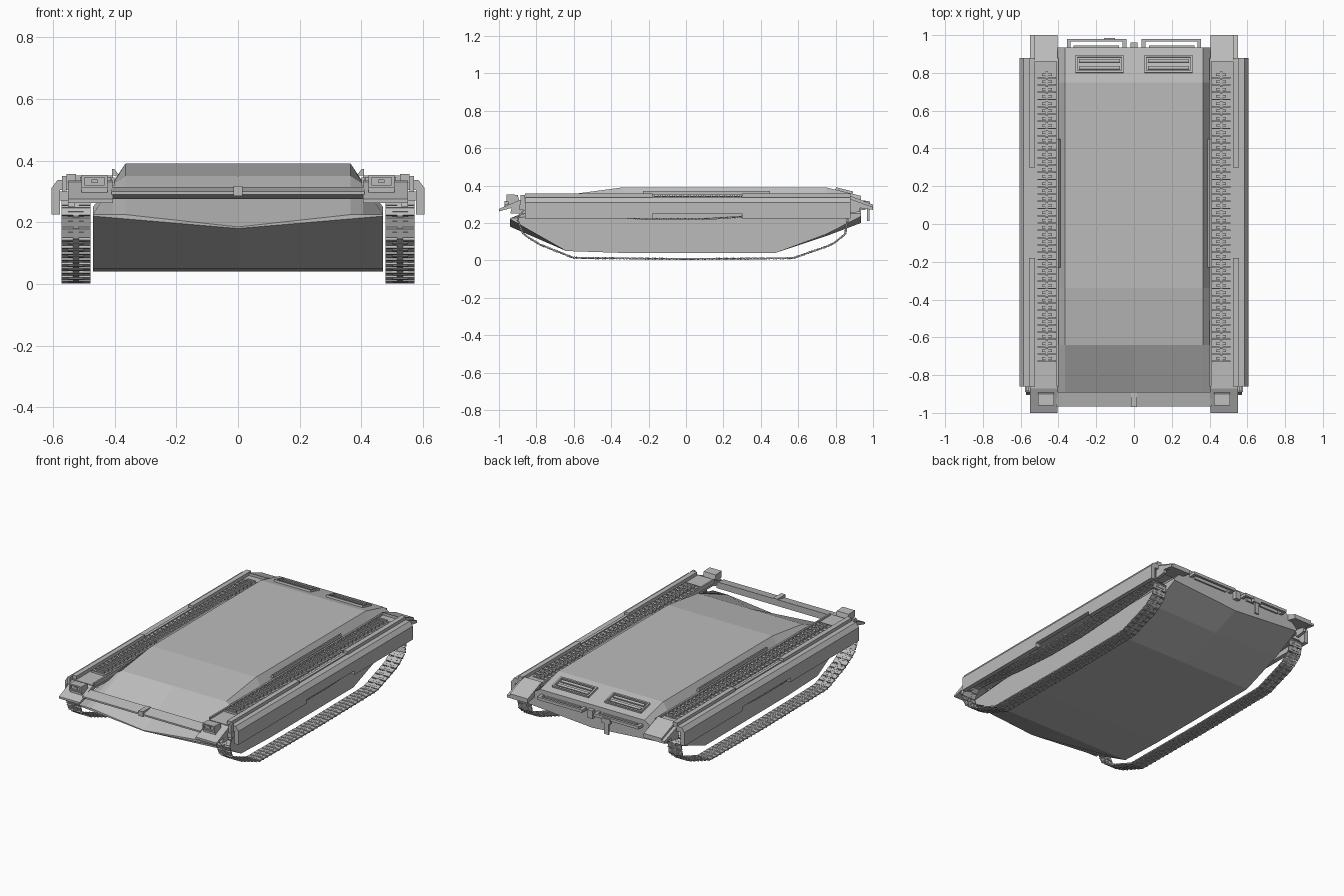
import bpy, bmesh, math
from mathutils import Matrix, Vector

cube = bpy.data.objects.get("Cube")
if cube:
    bpy.data.objects.remove(cube)


def material(name, value):
    mat = bpy.data.materials.new(name)
    mat.use_nodes = True
    mat.diffuse_color = (value, value, value, 1)
    mat.node_tree.nodes["Principled BSDF"].inputs["Base Color"].default_value = mat.diffuse_color
    return mat


armour = material("armour grey", 0.5)


def finish(name, bm, mirror=True):
    """Turn a bmesh into an object, mirrored left to right if asked."""
    bmesh.ops.recalc_face_normals(bm, faces=bm.faces)
    mesh = bpy.data.meshes.new(name)
    bm.to_mesh(mesh)
    bm.free()
    mesh.materials.append(armour)
    obj = bpy.data.objects.new(name, mesh)
    bpy.context.collection.objects.link(obj)
    if mirror:
        obj.modifiers.new("mirror", "MIRROR").use_mirror_merge = False
    return obj


def add_box(bm, x, y, z, place=Matrix()):
    """Add a box spanning the given ranges."""
    size = Matrix.Diagonal((x[1] - x[0], y[1] - y[0], z[1] - z[0], 1))
    mid = Vector((sum(x) / 2, sum(y) / 2, sum(z) / 2))
    bmesh.ops.create_cube(bm, size=1, matrix=place @ Matrix.Translation(mid) @ size)


def boxes(name, ranges, mirror=True, place=Matrix()):
    bm = bmesh.new()
    for x, y, z in ranges:
        add_box(bm, x, y, z, place)
    return finish(name, bm, mirror)


def prism(name, profile, span, along="x", mirror=True):
    """Extrude a (y, z) profile along x, or an (x, z) profile along y."""
    bm = bmesh.new()
    ends = []
    for s in span:
        pts = [(s, a, b) if along == "x" else (a, s, b) for a, b in profile]
        ends.append([bm.verts.new(p) for p in pts])
    for ring in ends:
        bm.faces.new(ring)
    for i in range(len(profile)):
        j = (i + 1) % len(profile)
        bm.faces.new((ends[0][i], ends[0][j], ends[1][j], ends[1][i]))
    return finish(name, bm, mirror)


# Hull: half sections lofted from nose to tail
# y, keel, chine, shoulder, bevel foot, deck edge, deck centre
stations = [
    (-0.94, 0.18, 0.22, 0.225, 0.225, 0.225, 0.185),
    (-0.64, 0.05, 0.05, 0.25, 0.325, 0.35, 0.35),
    (-0.34, 0.04, 0.04, 0.25, 0.33, 0.39, 0.39),
    (0.48, 0.04, 0.04, 0.25, 0.33, 0.39, 0.39),
    (0.75, 0.13, 0.14, 0.25, 0.33, 0.39, 0.39),
    (0.935, 0.2, 0.235, 0.25, 0.32, 0.345, 0.345),
]
widths = (0, 0.47, 0.47, 0.405, 0.365, 0)
bm = bmesh.new()
rings = [[bm.verts.new((x, s[0], z)) for x, z in zip(widths, s[1:])] for s in stations]
for a, b in zip(rings, rings[1:]):
    for i in range(len(widths) - 1):
        bm.faces.new((a[i], a[i + 1], b[i + 1], b[i]))
bm.faces.new(rings[0])
bm.faces.new(rings[-1])
hull = finish("hull", bm)
hull.modifiers["mirror"].use_mirror_merge = True

# Front beam with its centre clamp
prism("front_beam", [(-0.965, 0.29), (-0.965, 0.3), (-0.89, 0.315), (-0.89, 0.275)],
      (-0.41, 0.41), mirror=False)
boxes("beam_clamp", [((-0.015, 0.015), (-0.97, -0.89), (0.285, 0.318))], False)

# Fenders with sloped mudguards front and rear
prism("fender", [(-0.87, 0.305), (-0.87, 0.335), (0.87, 0.335), (0.87, 0.305)], (0.405, 0.55))
prism("front_mudguard", [(-0.86, 0.3), (-0.86, 0.335), (-1, 0.275), (-1, 0.262)], (0.405, 0.55))
prism("rear_mudguard", [(0.86, 0.3), (0.86, 0.352), (1, 0.298), (1, 0.27)], (0.405, 0.53))
prism("rear_guard_edge", [(0.86, 0.29), (0.86, 0.335), (1, 0.285), (1, 0.27)], (0.53, 0.55))
prism("front_guard_cheek", [(-0.86, 0.25), (-0.86, 0.31), (-0.93, 0.29), (-0.94, 0.25)],
      (0.53, 0.55))
prism("rear_guard_cheek", [(0.86, 0.25), (0.86, 0.31), (0.93, 0.3), (0.93, 0.26)],
      (0.53, 0.55))
boxes("fender_rail", [((0.525, 0.555), y, (0.33, 0.357)) for y in ((-0.86, -0.18), (0.3, 0.88))])
boxes("inner_rail", [((0.4, 0.41), (-0.86, 0.88), (0.32, 0.345))])
boxes("middle_rail", [((0.53, 0.548), (-0.18, 0.3), (0.33, 0.342))])

# Side skirts, shorter in the middle
for part, y, foot in (("front", (-0.86, -0.18), 0.225), ("middle", (-0.18, 0.3), 0.25),
                      ("rear", (0.3, 0.88), 0.225)):
    prism(part + "_skirt", [(0.55, 0.337), (0.585, 0.337), (0.605, 0.31), (0.605, foot),
                            (0.577, foot), (0.577, 0.305), (0.55, 0.305)], y, "y")
boxes("skirt_hinge", [((0.55, 0.578), (-0.89, -0.86), (0.27, 0.3)),
                      ((0.555, 0.57), (-0.885, -0.86), (0.3, 0.35))])

# Links carried on top of the fenders
bm = bmesh.new()
count, pitch = 40, 0.0385
for i in range(count):
    y = -0.73 + i * pitch
    add_box(bm, (0.412, 0.512), (y, y + 0.007), (0.332, 0.347))
    add_box(bm, (0.435, 0.487), (y + 0.013, y + 0.026), (0.332, 0.351))
    add_box(bm, (0.455, 0.468), (y, y + 0.035), (0.332, 0.345))
    add_box(bm, (0.416, 0.508), (y + 0.01, y + 0.031), (0.332, 0.341))
finish("carried_links", bm)

# Running tracks: links stepped evenly along a closed path
path = [Vector((0, y, z)) for y, z in [
    (-0.9, 0.22), (-0.87, 0.14), (-0.78, 0.085), (-0.6, 0.014), (0, 0.008), (0.57, 0.012),
    (0.78, 0.085), (0.85, 0.14), (0.865, 0.22), (0.82, 0.265), (0.5, 0.245), (0.1, 0.22),
    (-0.2, 0.22), (-0.5, 0.24), (-0.8, 0.28), (-0.87, 0.275)]]
legs = list(zip(path, path[1:] + path[:1]))
total = sum((b - a).length for a, b in legs)
steps = round(total / 0.038)


def point_on_path(d):
    d %= total
    for a, b in legs:
        if d <= (b - a).length:
            return a.lerp(b, d / (b - a).length)
        d -= (b - a).length
    return path[0]


bm = bmesh.new()
for i in range(steps):
    a, b = (point_on_path((i + k) * total / steps) for k in (0, 1))
    turn = math.atan2(b.z - a.z, b.y - a.y)
    place = Matrix.Translation((a + b) / 2) @ Matrix.Rotation(turn, 4, "X")
    add_box(bm, (0.478, 0.572), (-0.016, 0.016), (-0.003, 0.004), place)
    add_box(bm, (0.478, 0.572), (-0.016, -0.009), (-0.007, 0.005), place)
    add_box(bm, (0.5, 0.55), (-0.003, 0.006), (-0.007, 0.005), place)
    add_box(bm, (0.515, 0.535), (-0.021, 0.021), (-0.005, 0.003), place)
finish("running_track", bm)

# Headlights: a wedge housing with a framed lens
prism("headlight", [(-0.89, 0.31), (-0.9, 0.35), (-0.95, 0.353), (-0.95, 0.29)], (0.423, 0.507))
boxes("headlight_frame", [((0.423, 0.507), (-0.96, -0.95), z) for z in ((0.313, 0.321), (0.345, 0.353))]
      + [(x, (-0.96, -0.95), (0.313, 0.353)) for x in ((0.423, 0.433), (0.497, 0.507))]
      + [((0.455, 0.475), (-0.956, -0.95), (0.327, 0.339))])

# Bars along the bevelled hull sides
prism("side_bar", [(0.385, 0.352), (0.4, 0.372), (0.409, 0.372), (0.409, 0.352)], (-0.23, 0.45), "y")

# Rear deck grilles, tilted to follow the deck
tilt = Matrix.Translation((0, 0.845, 0.368)) @ Matrix.Rotation(-0.239, 4, "X")
boxes("deck_grille", [((0.055, 0.31), y, (-0.003, 0.012)) for y in ((-0.047, -0.037), (0.037, 0.047))]
      + [(x, (-0.047, 0.047), (-0.003, 0.012)) for x in ((0.055, 0.065), (0.3, 0.31))]
      + [((0.075, 0.29), (y, y + 0.018), (-0.003, 0.008)) for y in (-0.028, 0.01)], place=tilt)

# Rear racks and towing hitch
boxes("rear_rack", [((0.04, 0.355), (0.965, 0.98), (0.3, 0.318)),
                    ((0.08, 0.32), (0.935, 0.945), (0.295, 0.315)),
                    ((0.04, 0.06), (0.93, 0.975), (0.3, 0.318)),
                    ((0.335, 0.355), (0.93, 0.975), (0.3, 0.318))])
boxes("tow_hitch", [((-0.018, 0.018), (0.93, 0.96), (0.27, 0.32))], False)
boxes("tow_hook", [((-0.16, -0.1), (0.965, 0.985), (0.28, 0.31)),
                   ((-0.145, -0.115), (0.968, 0.98), (0.21, 0.285))], False)
